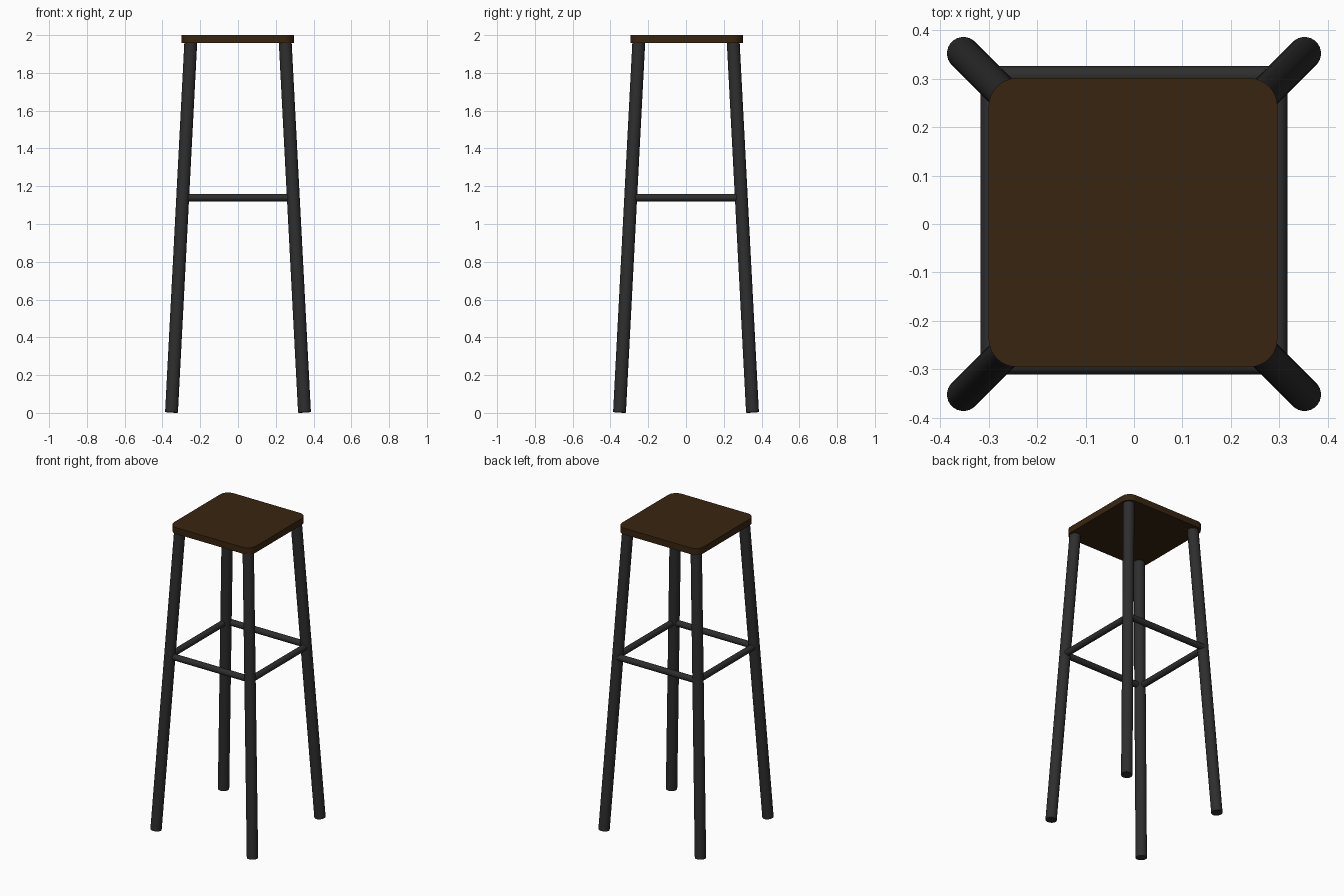
import bpy, bmesh, math
from mathutils import Vector

if "Cube" in bpy.data.objects:
    bpy.data.objects.remove(bpy.data.objects["Cube"])


def make_material(name, color):
    mat = bpy.data.materials.new(name)
    mat.diffuse_color = (*color, 1.0)
    mat.use_nodes = True
    mat.node_tree.nodes["Principled BSDF"].inputs["Base Color"].default_value = mat.diffuse_color
    return mat


wood = make_material("dark_wood", (0.040, 0.018, 0.005))
metal = make_material("black_metal", (0.027, 0.027, 0.027))


def finish(obj, mat):
    obj.data.materials.append(mat)
    bpy.ops.object.select_all(action='DESELECT')
    obj.select_set(True)
    bpy.context.view_layer.objects.active = obj
    bpy.ops.object.shade_smooth_by_angle(angle=math.radians(35))


def tube(name, start, end, radius, sides=32):
    """Capped cylinder running from start to end."""
    a, b = Vector(start), Vector(end)
    bpy.ops.mesh.primitive_cylinder_add(vertices=sides, radius=radius,
                                        depth=(b - a).length, location=(a + b) / 2)
    obj = bpy.context.object
    obj.name = name
    obj.rotation_euler = (b - a).to_track_quat('Z', 'Y').to_euler()
    finish(obj, metal)


# Seat: square board with rounded corners
half, corner, bottom, top = 0.298, 0.058, 1.958, 2.0
cx, cy = -0.002, 0.003
steps = 8
bm = bmesh.new()
ring = []
for q, (sx, sy) in enumerate([(1, 1), (-1, 1), (-1, -1), (1, -1)]):
    for i in range(steps + 1):
        ang = math.radians(90) * (q + i / steps)
        ring.append(bm.verts.new((cx + sx * (half - corner) + corner * math.cos(ang),
                                  cy + sy * (half - corner) + corner * math.sin(ang),
                                  bottom)))
face = bm.faces.new(ring)
lid = bmesh.ops.extrude_face_region(bm, geom=[face])
bmesh.ops.translate(bm, vec=(0, 0, top - bottom),
                    verts=[g for g in lid["geom"] if isinstance(g, bmesh.types.BMVert)])
bmesh.ops.recalc_face_normals(bm, faces=bm.faces)
mesh = bpy.data.meshes.new("seat")
bm.to_mesh(mesh)
bm.free()
seat = bpy.data.objects.new("seat", mesh)
bpy.context.collection.objects.link(seat)
finish(seat, wood)

# Four splayed legs
foot, head = 0.352, 0.250
for y_name, sy in (("front", -1), ("back", 1)):
    for x_name, sx in (("left", -1), ("right", 1)):
        tube(f"{y_name}_{x_name}_leg", (sx * foot, sy * foot, 0.003),
             (sx * head, sy * head, 1.962), 0.034)

# Four rungs joining the legs
reach, height, rung = 0.293, 1.14, 0.02
for name, y in (("front_rung", -0.291), ("back_rung", 0.306)):
    tube(name, (-reach, y, height), (reach, y, height), rung, 24)
for name, x in (("left_rung", -0.2965), ("right_rung", 0.2965)):
    tube(name, (x, -reach, height), (x, reach, height), rung, 24)
